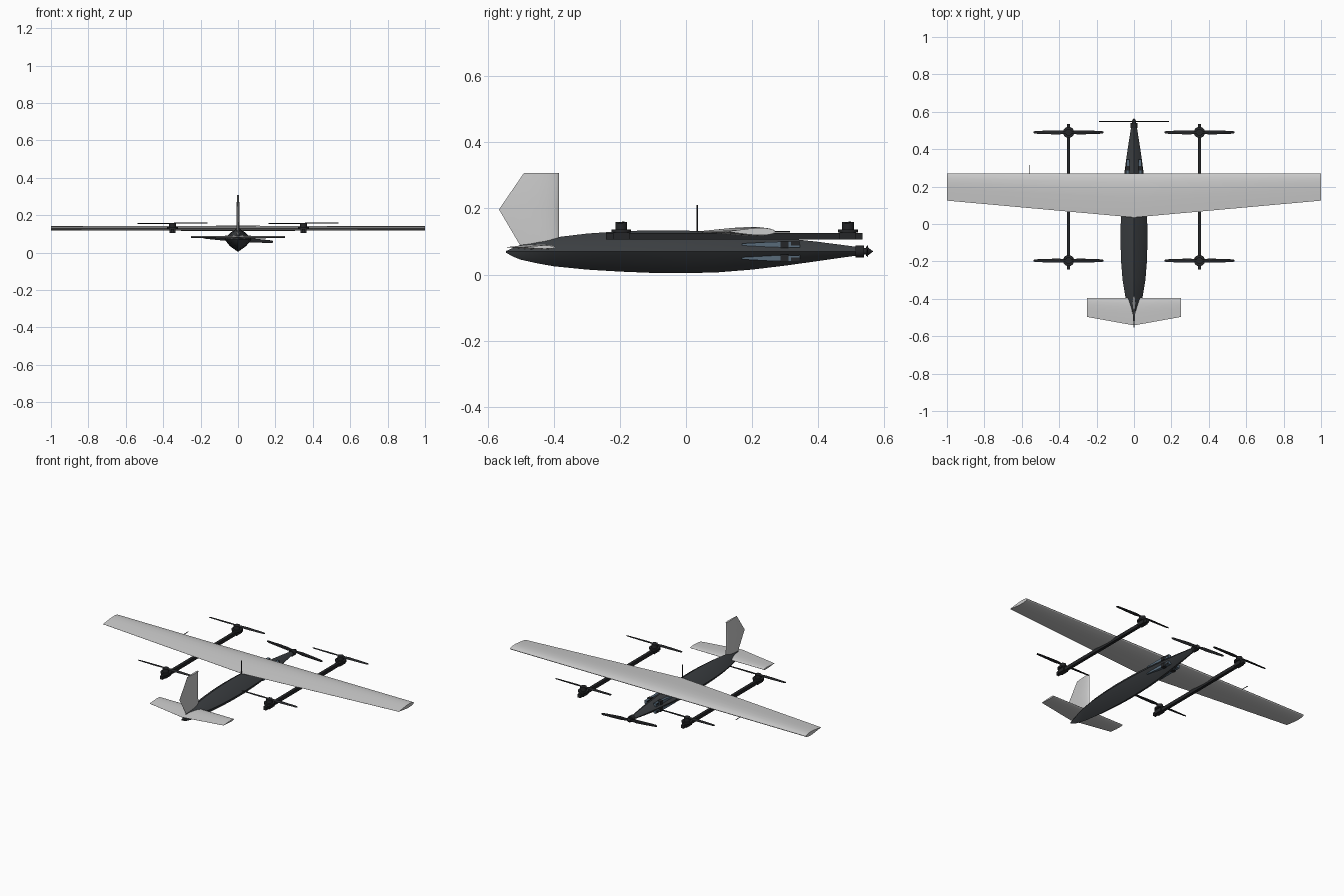
import bpy, bmesh, math
from mathutils import Matrix

if "Cube" in bpy.data.objects:
    bpy.data.objects.remove(bpy.data.objects["Cube"])


def material(name, col):
    m = bpy.data.materials.new(name)
    m.diffuse_color = (*col, 1)
    m.use_nodes = True
    m.node_tree.nodes["Principled BSDF"].inputs["Base Color"].default_value = m.diffuse_color
    return m


DARK = material("dark_carbon", (0.045, 0.05, 0.055))
BLACK = material("black", (0.018, 0.019, 0.021))
GLASS = material("blue_glass", (0.10, 0.15, 0.20))


def finish(name, bm, mat=None, smooth=True):
    bmesh.ops.recalc_face_normals(bm, faces=bm.faces)
    me = bpy.data.meshes.new(name)
    bm.to_mesh(me)
    bm.free()
    ob = bpy.data.objects.new(name, me)
    bpy.context.collection.objects.link(ob)
    if mat:
        me.materials.append(mat)
    if smooth:
        bpy.ops.object.select_all(action='DESELECT')
        ob.select_set(True)
        bpy.context.view_layer.objects.active = ob
        bpy.ops.object.shade_smooth_by_angle(angle=math.radians(32))
    return ob


def loft(name, rings, mat=None):
    bm = bmesh.new()
    loops = [[bm.verts.new(p) for p in r] for r in rings]
    n = len(loops[0])
    for a, b in zip(loops, loops[1:]):
        for i in range(n):
            j = (i + 1) % n
            bm.faces.new((a[i], a[j], b[j], b[i]))
    bm.faces.new(loops[0])
    bm.faces.new(loops[-1])
    return finish(name, bm, mat)


def box(name, c, s, mat):
    bm = bmesh.new()
    bmesh.ops.create_cube(bm, size=1, matrix=Matrix.Translation(c) @ Matrix.Diagonal((*s, 1)))
    return finish(name, bm, mat, False)


def cyl(name, c, r1, r2, h, mat, axis='Z', seg=20):
    rot = Matrix.Rotation(-math.pi / 2, 4, 'X') if axis == 'Y' else Matrix()
    bm = bmesh.new()
    bmesh.ops.create_cone(bm, cap_ends=True, segments=seg, radius1=r1, radius2=r2,
                          depth=h, matrix=Matrix.Translation(c) @ rot)
    return finish(name, bm, mat)


# Symmetric aerofoil: (chord fraction from leading edge, half thickness fraction)
HALF = [(0, 0.0), (0.02, .38), (0.08, .7), (0.2, .95), (0.35, 1), (0.55, .8), (0.78, .42), (1, .04)]
FOIL = HALF + [(c, -t) for c, t in reversed(HALF[1:])]


def surface(name, stations, place, mat=None):
    # stations: span position, leading y, trailing y, half thickness
    return loft(name, [[place(s, le + (te - le) * c, t * h) for c, t in FOIL]
                       for s, le, te, h in stations], mat)


# Fuselage: y, half width, bottom z, top z
BODY = [(-.545, .002, .066, .071), (-.52, .008, .053, .082), (-.5, .014, .045, .09), (-.45, .03, .034, .102),
        (-.4, .044, .025, .112), (-.3, .061, .015, .124), (-.2, .069, .009, .131), (-.1, .072, .005, .134),
        (0, .071, .004, .133), (.1, .067, .007, .129), (.2, .06, .015, .122), (.3, .048, .027, .11),
        (.4, .034, .041, .099), (.47, .023, .051, .09), (.515, .016, .057, .084)]
SECT = [(1, 0), (.6, .54), (0, 1), (-.6, .54), (-1, 0), (-.6, -.54), (0, -1), (.6, -.54)]
MID = 0.07
loft("fuselage", [[(w * a, y, MID + b * ((t - MID) if b > 0 else (MID - lo))) for a, b in SECT]
                  for y, w, lo, t in BODY], DARK)

# Wing and tail surfaces
surface("wing", [(-1, .27, .125, .011), (0, .27, .035, .014), (1, .27, .125, .011)],
        lambda s, y, t: (s, y, .13 + t))
surface("tailplane", [(-.25, -.395, -.497, .005), (0, -.395, -.542, .008), (.25, -.395, -.497, .005)],
        lambda s, y, t: (s, y, .083 + t))
surface("tail_fin", [(.085, -.385, -.5, .007), (.197, -.385, -.566, .008), (.308, -.385, -.49, .006)],
        lambda s, y, t: (t, y, s))

# Propeller planform, tip to tip
BLADE = [(-.187, .004), (-.18, .007), (-.1, .010), (-.05, .011), (-.015, .007),
         (.015, .007), (.05, .011), (.1, .010), (.18, .007), (.187, .004)]
PROP = [(s, c, -c, .0025) for s, c in BLADE]

# Lift booms, motors and rotors
for side, sx in (("left", -.35), ("right", .35)):
    box(f"boom_{side}", (sx, .146, .116), (.018, .776, .02), BLACK)
    for end, y in (("rear", -.196), ("front", .49)):
        tag = f"{end}_{side}"
        box(f"motor_mount_{tag}", (sx, y, .12), (.03, .05, .028), BLACK)
        cyl(f"motor_base_{tag}", (sx, y, .132), .03, .03, .009, BLACK).scale.x = 1
        cyl(f"motor_{tag}", (sx, y, .146), .018, .018, .026, BLACK)
        surface(f"rotor_{tag}", PROP,
                lambda s, c, t: (sx + s, y + c, .157 + t + c * .15 * (1 if s > 0 else -1)), BLACK)

# Nose motor, spinner and propeller
cyl("nose_motor", (0, .526, MID), .018, .018, .026, BLACK, 'Y')
cyl("nose_shaft", (0, .543, MID), .01, .01, .012, BLACK, 'Y')
cyl("spinner_plate", (0, .548, MID), .014, .014, .006, BLACK, 'Y')
cyl("spinner", (0, .558, MID), .012, .001, .015, BLACK, 'Y')
surface("nose_propeller", PROP,
        lambda s, c, t: (s, .549 + t, MID + c - .065 * s), BLACK)

# Four wedge pods with clamps around the nose
for sx in (-1, 1):
    for sz in (-1, 1):
        tag = ("left" if sx < 0 else "right") + ("_upper" if sz > 0 else "_lower")
        rings = []
        for y, r, h in ((.17, .042, .003), (.26, .036, .008), (.345, .031, .0095)):
            rings.append([(sx * (r + a * .008), y, MID + sz * .021 + b * h)
                          for a, b in ((-1, -1), (1, -1), (1, 1), (-1, 1))])
        loft(f"nose_pod_{tag}", rings, GLASS)
        box(f"pod_clamp_{tag}", (sx * .034, .298, MID + sz * .021), (.022, .024, .022), BLACK)
        box(f"pod_cap_{tag}", (sx * .032, .33, MID + sz * .024), (.018, .026, .011), BLACK)

# Antenna and pitot tube
cyl("antenna", (0, .034, .17), .0025, .0025, .08, BLACK, seg=10)
cyl("pitot_tube", (-.557, .287, .13), .002, .002, .055, BLACK, 'Y', 10)
